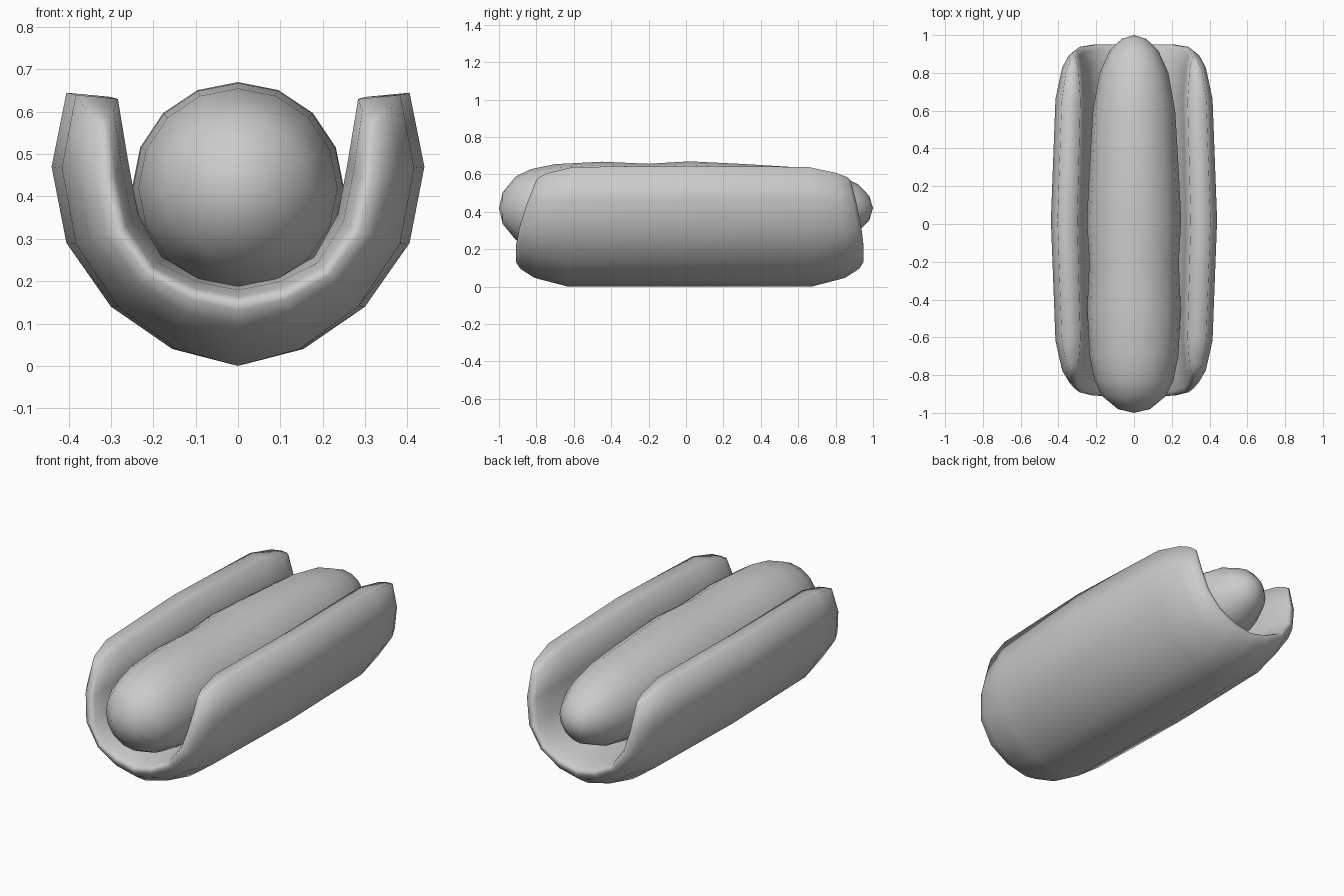
import bpy, bmesh
from math import sin, cos, pi, radians

if "Cube" in bpy.data.objects:
    bpy.data.objects.remove(bpy.data.objects["Cube"])


def loft(name, rings, tips=None):
    """Skin closed rings of points; close ends with faces or with tip points."""
    bm = bmesh.new()
    loops = [[bm.verts.new(p) for p in ring] for ring in rings]
    n = len(loops[0])
    for a, b in zip(loops, loops[1:]):
        for i in range(n):
            j = (i + 1) % n
            bm.faces.new((a[i], a[j], b[j], b[i]))
    for k, ring in enumerate((loops[0], loops[-1])):
        if tips:
            tip = bm.verts.new(tips[k])
            for i in range(n):
                bm.faces.new((ring[i], ring[(i + 1) % n], tip))
        else:
            # U-shaped end: strip of quads between outer and inner edge
            for i in range(n // 2 - 1):
                bm.faces.new((ring[i], ring[i + 1], ring[n - 2 - i], ring[n - 1 - i]))
    bmesh.ops.recalc_face_normals(bm, faces=bm.faces)
    mesh = bpy.data.meshes.new(name)
    bm.to_mesh(mesh)
    bm.free()
    mesh.shade_smooth()
    obj = bpy.data.objects.new(name, mesh)
    bpy.context.collection.objects.link(obj)
    return obj


# Bun: U-shaped section, thinned toward the inner edge and rounded at both ends
half_outer = [(0, 0), (.155, .04), (.30, .14), (.405, .29), (.44, .47), (.405, .645)]
half_inner = [(0, .195), (.10, .213), (.19, .257), (.25, .36), (.275, .49), (.30, .635)]


def mirrored(half):
    return [(-x, z) for x, z in half[:0:-1]] + half


outer, inner = mirrored(half_outer), mirrored(half_inner)


def bun_ring(y, thick, xs, drop, slant):
    out, inn = [], []
    for (ox, oz), (ix, iz) in zip(outer, inner):
        cx, cz = ox + (ix - ox) * .75, oz + (iz - oz) * .75
        for px, pz, dest in ((ox, oz, out), (ix, iz, inn)):
            x = (cx + (px - cx) * thick) * xs
            z = cz + (pz - cz) * thick
            rise = max(0, z - .2) / .44
            z -= drop * max(0, z - .2) / .44
            lean = slant * rise ** 1.5 * abs(y / .93) ** 4
            dest.append((x, y + .02 - lean * (1 if y > 0 else -1), z))
    return out + inn[::-1]


ends = [(.65, 1, .945, .005), (.83, .68, .95, .035), (.905, .35, .96, .055), (.93, .1, .96, .07)]
rings = [bun_ring(-y, t, xs, d, .11) for y, t, xs, d in ends[::-1]]
rings.append(bun_ring(0, 1, 1, 0, 0))
rings += [bun_ring(y, t, xs, d, .07) for y, t, xs, d in ends]
loft("bun", rings)

# Sausage: 16-sided lathe along y with slightly uneven radius
sizes = [(-.98, .085), (-.91, .17), (-.83, .208), (-.7, .235), (-.45, .248), (-.2, .237),
         (.02, .25), (.3, .236), (.6, .218), (.8, .182), (.92, .128), (.98, .065)]
rings = [[(r * cos(2 * pi * i / 16), y, .42 + r * sin(2 * pi * i / 16)) for i in range(16)]
         for y, r in sizes]
loft("sausage", rings, tips=[(0, -1, .42), (0, 1, .42)])
